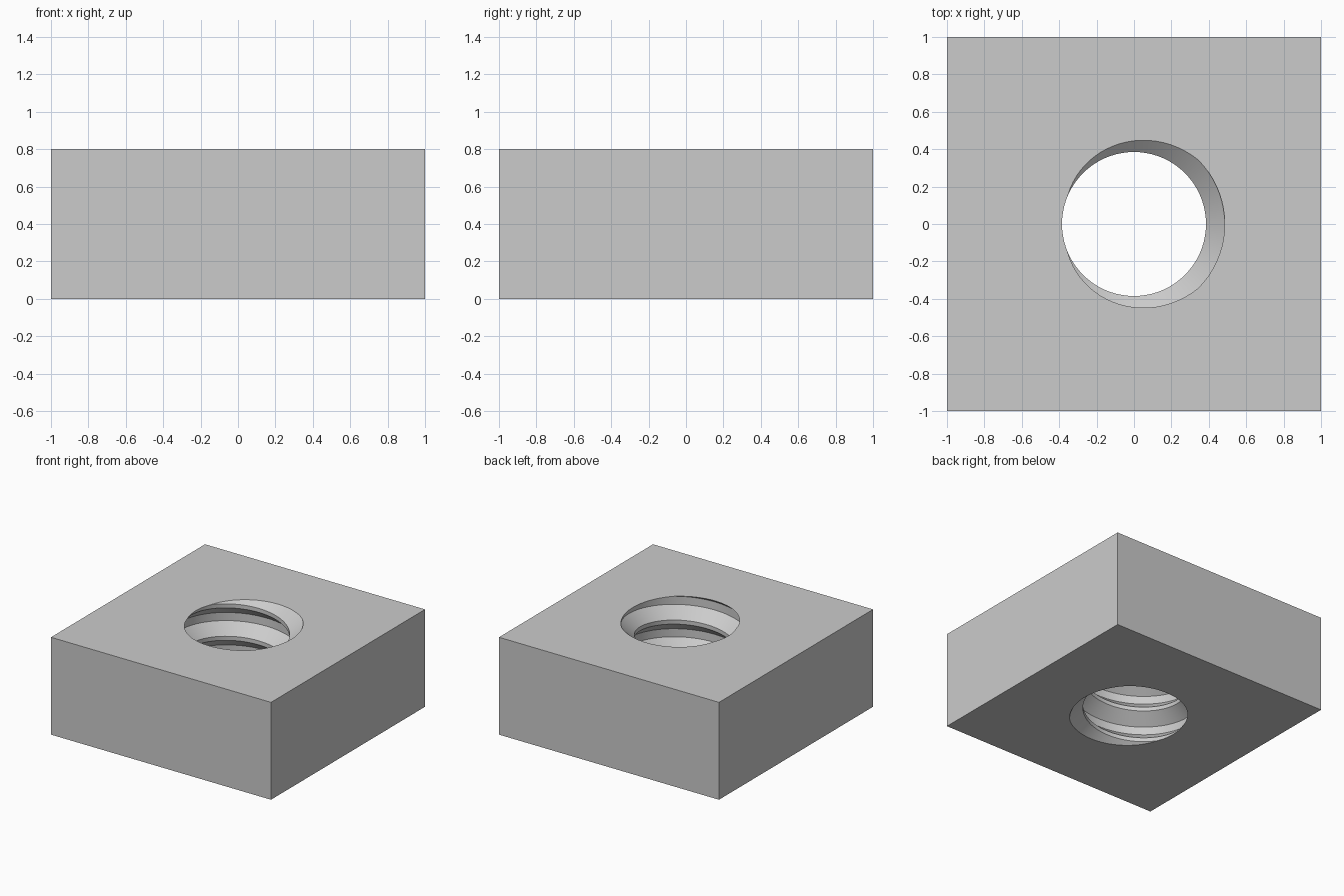
import bpy, bmesh
from math import sin, cos, tau
from mathutils import Vector

if "Cube" in bpy.data.objects:
    bpy.data.objects.remove(bpy.data.objects["Cube"], do_unlink=True)

HEIGHT = 0.8
PITCH = HEIGHT / 3          # three full turns of thread
CREST, ROOT = 0.385, 0.485  # inner and outer thread radius
STEPS = 72
TURNS = 6

# Thread profile over one pitch: (fraction of pitch, radius)
PROFILE = [(-1/8, ROOT), (1/8, ROOT), (7/16, CREST), (9/16, CREST)]

bm = bmesh.new()

# Right-handed helical thread, longer than the hole at both ends
rows = []
for turn in range(-2, TURNS):
    for frac, radius in PROFILE:
        row = []
        for j in range(STEPS):
            a = tau * j / STEPS
            z = PITCH * (turn + frac + j / STEPS)
            row.append(bm.verts.new((radius * cos(a), radius * sin(a), z)))
        rows.append(row)

n = len(PROFILE)
for i in range(len(rows) - n - 1):
    for j in range(STEPS):
        if j < STEPS - 1:
            right = rows[i][j + 1], rows[i + 1][j + 1]
        else:               # the seam joins one pitch higher
            right = rows[i + n][0], rows[i + n + 1][0]
        bm.faces.new((rows[i][j], right[0], right[1], rows[i + 1][j]))

# Trim the thread flush with the two flat ends
for z, direction in ((0, -1), (HEIGHT, 1)):
    bmesh.ops.bisect_plane(
        bm, geom=bm.verts[:] + bm.edges[:] + bm.faces[:], dist=1e-5,
        plane_co=(0, 0, z), plane_no=(0, 0, direction), clear_outer=True)
bmesh.ops.delete(bm, geom=[v for v in bm.verts if not v.link_faces], context='VERTS')
bmesh.ops.remove_doubles(bm, verts=bm.verts[:], dist=1e-4)

# Square end faces around the hole
corners = []
for z in (0, HEIGHT):
    rim = [e for e in bm.edges if e.is_boundary
           and all(abs(v.co.z - z) < 1e-3 for v in e.verts)]
    square = [bm.verts.new((x, y, z)) for x, y in ((-1, -1), (1, -1), (1, 1), (-1, 1))]
    border = [bm.edges.new((square[k], square[(k + 1) % 4])) for k in range(4)]
    bmesh.ops.triangle_fill(bm, edges=rim + border, use_beauty=True,
                            normal=Vector((0, 0, 1 if z else -1)))
    corners.append(square)

# Four flat sides
low, high = corners
for k in range(4):
    m = (k + 1) % 4
    bm.faces.new((low[k], low[m], high[m], high[k]))
bmesh.ops.recalc_face_normals(bm, faces=bm.faces[:])

mesh = bpy.data.meshes.new("square_nut")
bm.to_mesh(mesh)
bm.free()
nut = bpy.data.objects.new("square_nut", mesh)
bpy.context.collection.objects.link(nut)

# Plain grey metal
grey = bpy.data.materials.new("light_grey")
grey.use_nodes = True
colour = (0.6, 0.6, 0.6, 1)
grey.diffuse_color = colour
grey.node_tree.nodes["Principled BSDF"].inputs["Base Color"].default_value = colour
mesh.materials.append(grey)

bpy.ops.object.select_all(action='DESELECT')
nut.select_set(True)
bpy.context.view_layer.objects.active = nut
bpy.ops.object.shade_smooth_by_angle(angle=0.5)
